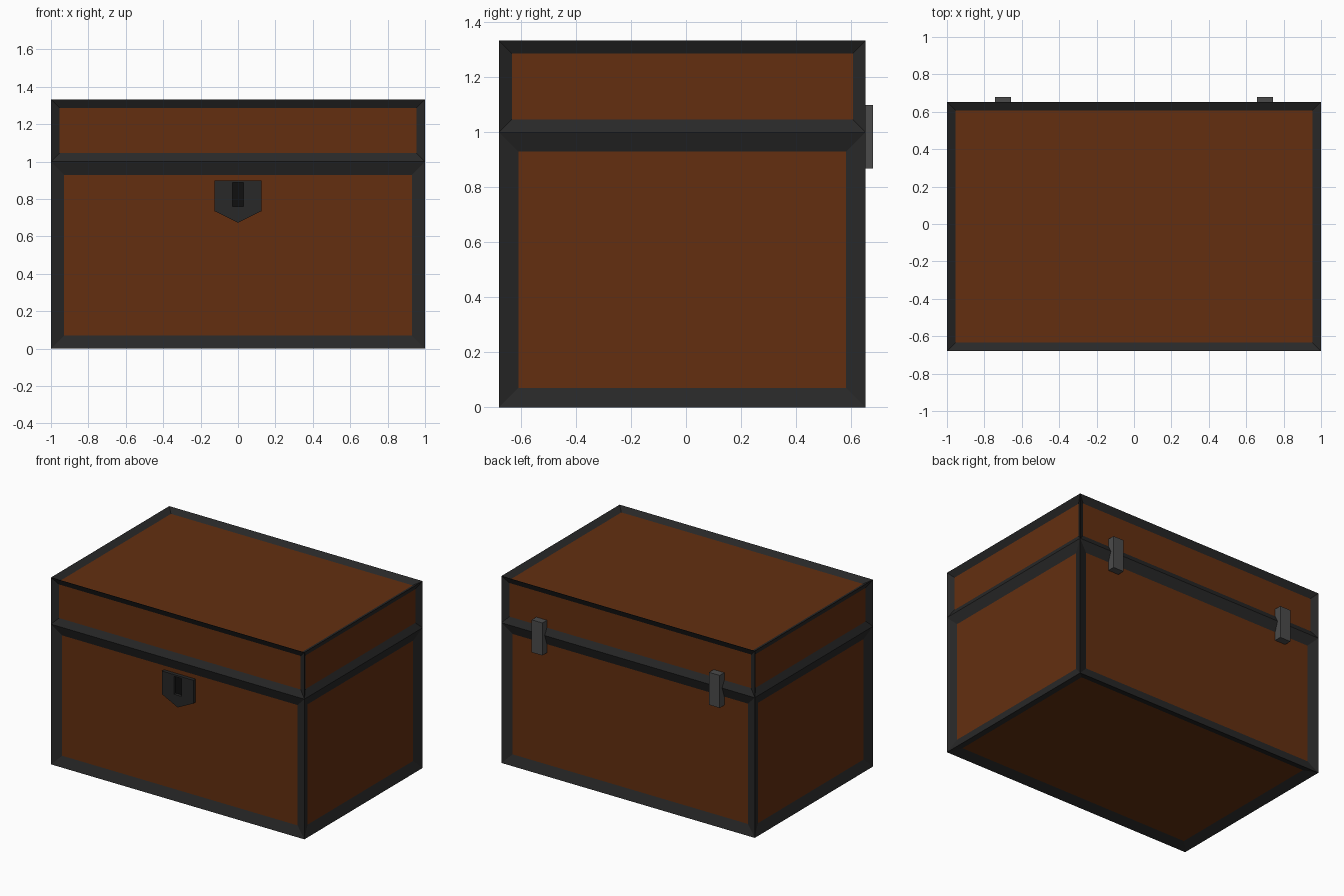
import bpy, bmesh
from mathutils import Vector

if "Cube" in bpy.data.objects:
    bpy.data.objects.remove(bpy.data.objects["Cube"])

FRONT, BACK, SEAM, TOP = -0.68, 0.653, 1.0, 1.333


def material(name, color):
    m = bpy.data.materials.new(name)
    m.diffuse_color = (*color, 1)
    m.use_nodes = True
    m.node_tree.nodes["Principled BSDF"].inputs["Base Color"].default_value = m.diffuse_color
    return m


wood = material("wood", (0.125, 0.028, 0.005))
iron = material("iron", (0.021, 0.021, 0.021))
steel = material("steel", (0.07, 0.07, 0.07))
black = material("black", (0.005, 0.005, 0.005))


def finish(bm, name, *mats):
    bmesh.ops.recalc_face_normals(bm, faces=bm.faces)
    me = bpy.data.meshes.new(name)
    bm.to_mesh(me)
    bm.free()
    for m in mats:
        me.materials.append(m)
    ob = bpy.data.objects.new(name, me)
    bpy.context.collection.objects.link(ob)
    return ob


def box_bm(lo, hi):
    lo, hi = Vector(lo), Vector(hi)
    bm = bmesh.new()
    bmesh.ops.create_cube(bm, size=1)
    bmesh.ops.scale(bm, vec=hi - lo, verts=bm.verts)
    bmesh.ops.translate(bm, vec=(lo + hi) / 2, verts=bm.verts)
    return bm


def panelled_box(name, lo, hi, border, plain_side, depth=0.025):
    """Iron box with a recessed wood panel on every side but the seam."""
    bm = box_bm(lo, hi)
    bm.normal_update()
    panels = [f for f in bm.faces if f.normal.z * plain_side < 0.5]
    bmesh.ops.inset_individual(bm, faces=panels, thickness=border, depth=-depth)
    for f in panels:
        f.material_index = 1
    return finish(bm, name, iron, wood)


# Chest body and lid
panelled_box("chest_body", (-1, FRONT, 0), (1, BACK, SEAM), 0.1, 1)
panelled_box("chest_lid", (-1, FRONT, SEAM), (1, BACK, TOP), 0.066, -1)

# Pointed lock plate, flush with the frame, with a keyhole slot
outer = [(-0.125, 0.9), (-0.125, 0.735), (0, 0.673), (0.125, 0.735), (0.125, 0.9)]
slot = [(-0.03, 0.76), (0.03, 0.76), (0.03, 0.888), (-0.03, 0.888)]
bm = bmesh.new()
edges = []
for loop in (outer, slot):
    vs = [bm.verts.new((x, FRONT, z)) for x, z in loop]
    edges += [bm.edges.new((vs[i - 1], vs[i])) for i in range(len(vs))]
bmesh.ops.triangle_fill(bm, edges=edges, use_beauty=True, normal=(0, -1, 0))
ext = bmesh.ops.extrude_face_region(bm, geom=bm.faces[:], use_keep_orig=True)
bmesh.ops.translate(bm, vec=(0, 0.026, 0),
                    verts=[v for v in ext["geom"] if isinstance(v, bmesh.types.BMVert)])
finish(bm, "lock_plate", iron)

# Dark bottom of the keyhole
finish(box_bm((-0.03, FRONT + 0.02, 0.76), (0.03, FRONT + 0.03, 0.888)), "keyhole", black)

# Back hinges
for side, sx in (("left", -1), ("right", 1)):
    x = sx * 0.7
    finish(box_bm((x - 0.042, BACK - 0.03, 0.868), (x + 0.042, 0.68, 1.1)),
           side + "_hinge", steel)
